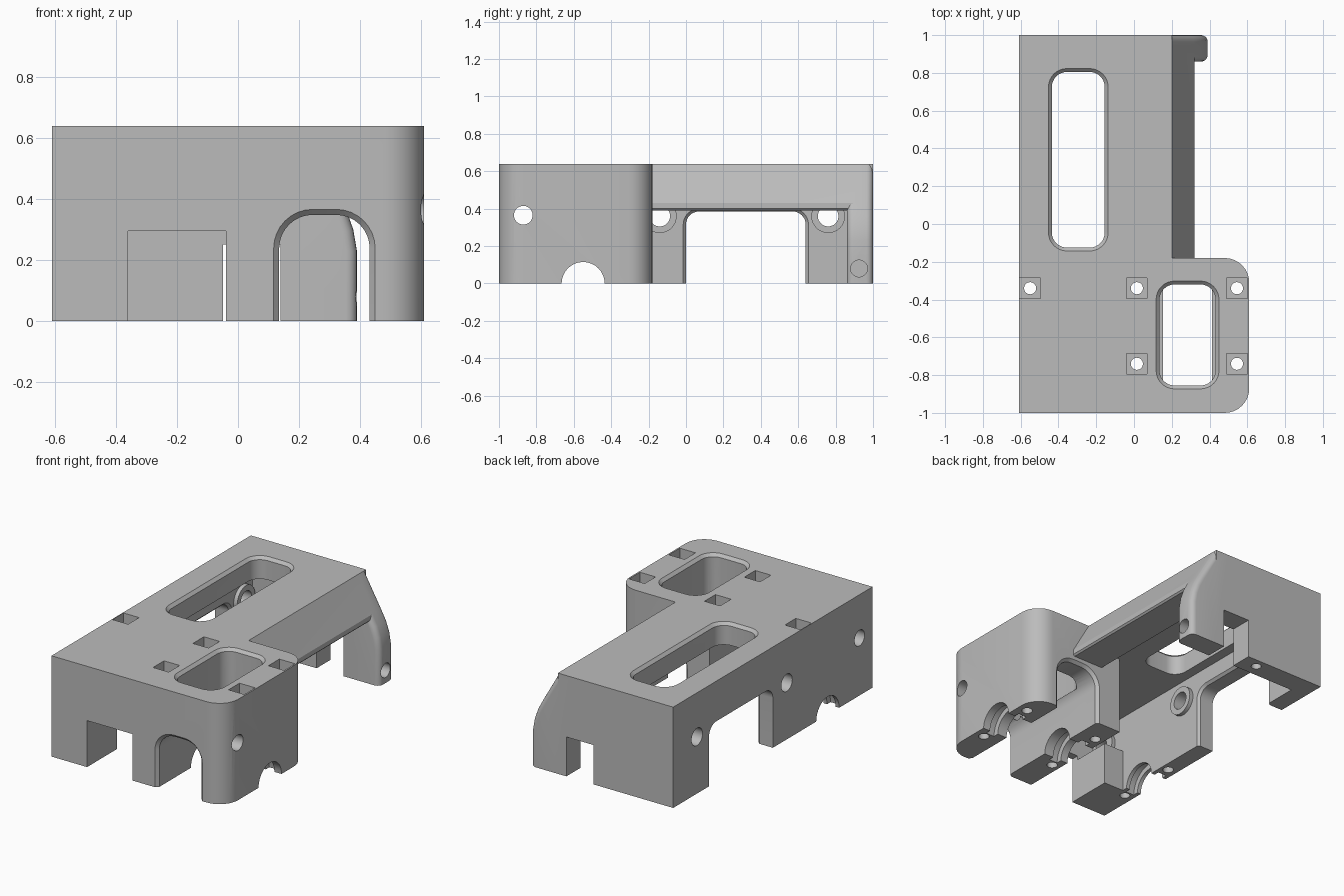
import bpy, bmesh, math

cube = bpy.data.objects.get("Cube")
if cube:
    bpy.data.objects.remove(cube, do_unlink=True)

grey = bpy.data.materials.new("plain grey")
grey.use_nodes = True
grey.diffuse_color = (0.5, 0.5, 0.5, 1)
grey.node_tree.nodes["Principled BSDF"].inputs["Base Color"].default_value = (0.5, 0.5, 0.5, 1)


def place(a, b, d, axis):
    return {"x": (d, a, b), "y": (a, d, b), "z": (a, b, d)}[axis]


def finish(name, bm):
    bmesh.ops.recalc_face_normals(bm, faces=bm.faces)
    mesh = bpy.data.meshes.new(name)
    bm.to_mesh(mesh)
    bm.free()
    mesh.materials.append(grey)
    obj = bpy.data.objects.new(name, mesh)
    bpy.context.collection.objects.link(obj)
    return obj


def loft(name, rings, axis):
    """Solid through outlines given as (depth, points)."""
    bm = bmesh.new()
    loops = [[bm.verts.new(place(a, b, d, axis)) for a, b in pts] for d, pts in rings]
    n = len(loops[0])
    for lo, hi in zip(loops, loops[1:]):
        for i in range(n):
            j = (i + 1) % n
            bm.faces.new((lo[i], lo[j], hi[j], hi[i]))
    bm.faces.new(loops[0])
    bm.faces.new(loops[-1])
    return finish(name, bm)


def outline(a0, a1, b0, b1, r=0.0, steps=8):
    """Rectangle with rounded corners."""
    if r <= 0:
        return [(a0, b0), (a1, b0), (a1, b1), (a0, b1)]
    pts = []
    corners = [(a1 - r, b1 - r), (a0 + r, b1 - r), (a0 + r, b0 + r), (a1 - r, b0 + r)]
    for q, (ca, cb) in enumerate(corners):
        for s in range(steps + 1):
            t = math.pi / 2 * (q + s / steps)
            pts.append((ca + r * math.cos(t), cb + r * math.sin(t)))
    return pts


def block(name, a, b, d, axis="z", r=0.0):
    pts = outline(*a, *b, r)
    return loft(name, [(d[0], pts), (d[1], pts)], axis)


def rod(name, a, b, r, d, axis):
    n = 32
    pts = [(a + r * math.cos(2 * math.pi * i / n), b + r * math.sin(2 * math.pi * i / n)) for i in range(n)]
    return loft(name, [(d[0], pts), (d[1], pts)], axis)


def flared(name, a, b, r, profile, axis):
    """Opening whose outline grows by the given offset at each depth."""
    return loft(name, [(d, outline(a[0] - o, a[1] + o, b[0] - o, b[1] + o, r + o))
                       for d, o in profile], axis)


def combine(target, others, operation):
    bpy.context.view_layer.objects.active = target
    for other in others:
        mod = target.modifiers.new("combine", "BOOLEAN")
        mod.operation = operation
        mod.solver = "EXACT"
        mod.object = other
        other.hide_render = True
        bpy.ops.object.modifier_apply(modifier=mod.name)
        bpy.data.objects.remove(other, do_unlink=True)


L, R, TOP = -0.61, 0.61, 0.64

# Outer shell: long box plus rounded front side section
housing = block("housing", (L, 0.2), (-1, 1), (0, TOP))
combine(housing, [block("side_section", (-0.1, R), (-1, -0.18), (0, TOP), r=0.13)], "UNION")

# Inner cavity, open below
combine(housing, [
    block("front_cavity", (-0.5, -0.04), (-0.95, 0.1), (-0.1, 0.5)),
    block("rear_cavity", (-0.5, 0.15), (-0.18, 0.86), (-0.1, 0.5)),
    block("side_opening", (0.1, 0.3), (-0.18, 0.86), (-0.1, 0.39)),
], "DIFFERENCE")

# Sloped skirt along the rear side
slope = [(0.1, TOP), (0.2, TOP), (0.32, 0.43)]
skirt = slope + [(0.32, 0.4), (0.31, 0.39), (0.1, 0.39)]
skirt_part = loft("skirt", [(-0.25, skirt), (0.93, skirt)], "y")

# Rear leg with rounded outer edges
leg = slope + [(0.355, 0.365), (0.378, 0.3), (0.39, 0.23), (0.39, 0), (0.1, 0)]
leg_part = loft("rear_leg", [(0.86, leg), (1, leg)], "y")
bm = bmesh.new()
bm.from_mesh(leg_part.data)
edges = []
for e in bm.edges:
    v, w = e.verts
    along = abs(v.co.y - w.co.y) < 0.01
    low_x = min(v.co.x, w.co.x)
    if along and low_x > (0.19 if v.co.y > 0.95 else 0.31):
        edges.append(e)
bmesh.ops.bevel(bm, geom=edges, offset=0.035, segments=5, profile=0.5, affect="EDGES")
bm.to_mesh(leg_part.data)
bm.free()

# Corner screw block and bosses inside the wall
inside = [skirt_part, leg_part,
          block("screw_block", (L, -0.36), (-1, -0.7), (0, 0.27))]
inside += [rod("boss", y, 0.36, 0.09, (-0.56, -0.475), "x") for y in (-0.86, -0.14, 0.76)]
combine(housing, inside, "UNION")

# Top windows with chamfered rims
rim = [(0.3, 0), (TOP - 0.018, 0), (TOP, 0.018), (0.7, 0.018)]
cuts = [
    flared("long_window", (-0.435, -0.155), (-0.125, 0.805), 0.08, rim, "z"),
    flared("short_window", (0.135, 0.432), (-0.855, -0.32), 0.08, rim, "z"),
]

# Arched passage under the side section and arch in the long wall
cuts += [
    flared("passage", (0.135, 0.432), (-0.4, 0.348), 0.11,
           [(-1.1, 0.018), (-1, 0.018), (-0.982, 0), (-0.198, 0), (-0.18, 0.018), (-0.175, 0.018)], "y"),
    flared("wall_arch", (0.0, 0.64), (-0.4, 0.385), 0.07,
           [(-0.7, 0), (-0.515, 0), (-0.5, 0.015), (-0.46, 0.015)], "x"),
]

# Front and rear notches
cuts += [
    block("front_notch", (-0.36, -0.04), (-0.1, 0.295), (-1.1, -0.6), "y"),
    block("rear_notch", (-0.05, 0.14), (-0.1, 0.25), (0.8, 1.1), "y"),
]

# Cross holes, shaft cradle and its grooves
cuts += [
    rod("cross_hole", -0.87, 0.365, 0.05, (-0.7, 0.7), "x"),
    rod("wall_hole_front", -0.14, 0.36, 0.055, (-0.7, -0.4), "x"),
    rod("wall_hole_rear", 0.76, 0.36, 0.055, (-0.7, -0.4), "x"),
    rod("leg_hole", 0.925, 0.08, 0.045, (0.2, 0.5), "x"),
    rod("shaft_cradle", -0.55, 0, 0.115, (-0.7, 0.7), "x"),
    rod("rear_screw", -0.16, 0.94, 0.03, (-0.1, 0.2), "z"),
    rod("corner_screw", -0.55, -0.74, 0.03, (-0.1, 0.2), "z"),
]
cuts += [rod("cradle_groove", -0.55, 0, 0.15, (x - 0.03, x + 0.03), "x") for x in (-0.555, 0.04, 0.53)]

# Screw holes with square nut pockets
for x, y in [(-0.55, -0.34), (0.015, -0.34), (0.545, -0.34), (0.015, -0.74), (0.545, -0.74)]:
    cuts.append(rod("screw_hole", x, y, 0.032, (-0.1, 0.6), "z"))
    cuts.append(block("nut_pocket", (x - 0.055, x + 0.055), (y - 0.055, y + 0.055), (TOP - 0.08, 0.7)))
combine(housing, cuts, "DIFFERENCE")

# Smooth the rounded surfaces, keep the edges crisp
bpy.ops.object.select_all(action="DESELECT")
housing.select_set(True)
bpy.context.view_layer.objects.active = housing
bpy.ops.object.shade_smooth_by_angle(angle=math.radians(25))
